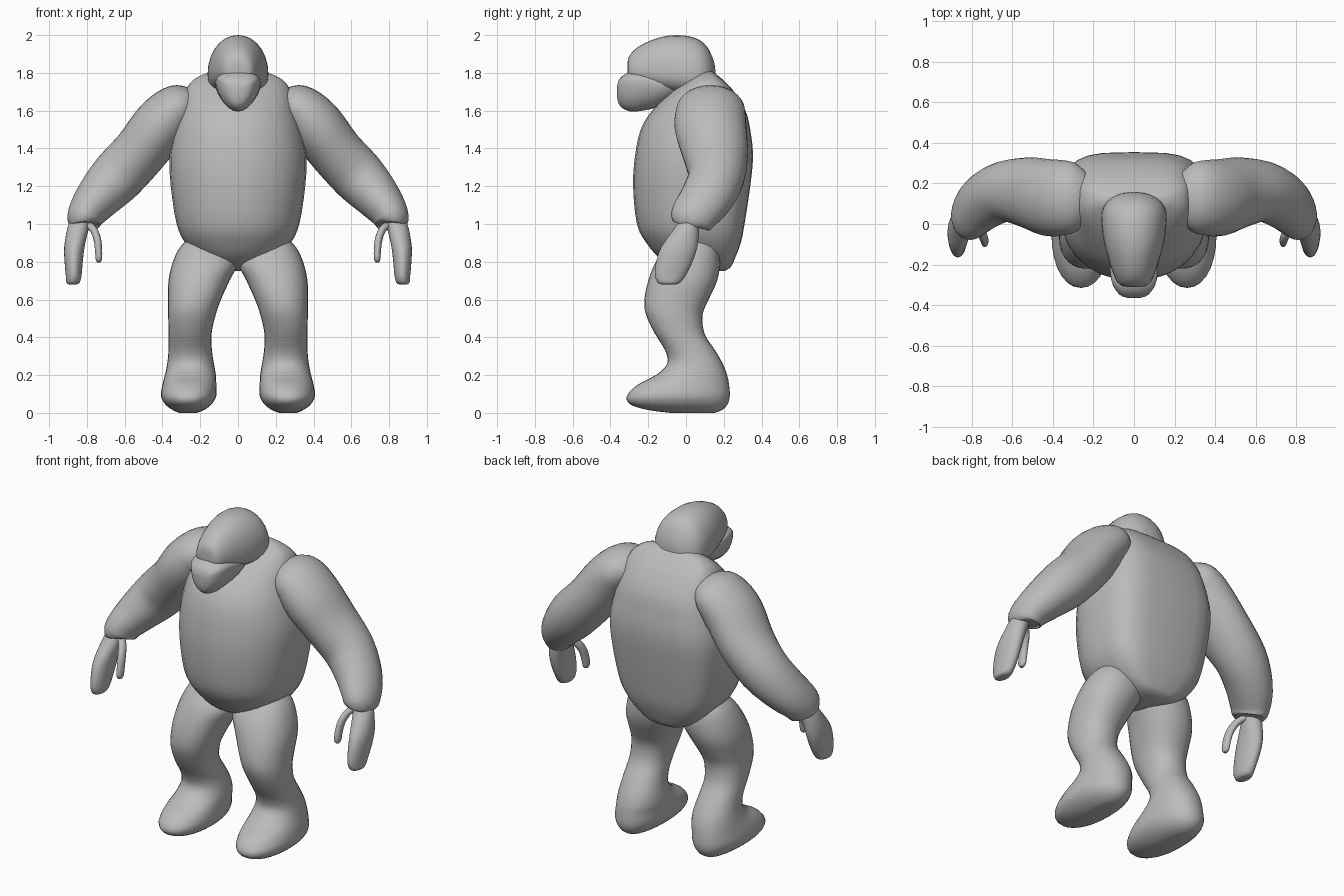
import bpy
import bmesh
import math
from mathutils import Vector

cube = bpy.data.objects.get("Cube")
if cube:
    bpy.data.objects.remove(cube, do_unlink=True)

# One plain clay colour
clay = bpy.data.materials.new("clay grey")
clay.use_nodes = True
clay.diffuse_color = (0.5, 0.5, 0.5, 1)
clay.node_tree.nodes["Principled BSDF"].inputs["Base Color"].default_value = clay.diffuse_color


def smooth_rows(rows, steps=3):
    """Spline through rows of numbers, so that few sections give a soft form."""
    result = []
    for i in range(len(rows) - 1):
        before, start = rows[max(i - 1, 0)], rows[i]
        end, after = rows[i + 1], rows[min(i + 2, len(rows) - 1)]
        for s in range(steps):
            t = s / steps
            result.append([
                b + t / 2 * (c - a + t * (2 * a - 5 * b + 4 * c - d + t * (3 * (b - c) + d - a)))
                for a, b, c, d in zip(before, start, end, after)])
    result.append(list(rows[-1]))
    return result


def section(centre, u, v_low, v_high, power_low=2, power_high=2, sides=28):
    """Rounded ring whose low and high halves may differ in depth and squareness."""
    ring = []
    for i in range(sides):
        angle = math.tau * i / sides
        c, s = math.cos(angle), math.sin(angle)
        power = power_high if s > 0 else power_low
        across = math.copysign(abs(c) ** (2 / power), c)
        along = abs(s) ** (2 / power)
        ring.append(centre + u * across + (v_high if s > 0 else v_low) * along)
    return ring


def skin(name, rings, side=1):
    """Join rings into one closed, smooth object; side -1 mirrors it."""
    bm = bmesh.new()
    loops = [[bm.verts.new((p.x * side, p.y, p.z)) for p in ring] for ring in rings]
    for a, b in zip(loops, loops[1:]):
        for i in range(len(a)):
            j = (i + 1) % len(a)
            bm.faces.new((a[i], a[j], b[j], b[i]))
    bm.faces.new(loops[0])
    bm.faces.new(loops[-1])
    bmesh.ops.recalc_face_normals(bm, faces=bm.faces)
    mesh = bpy.data.meshes.new(name)
    bm.to_mesh(mesh)
    bm.free()
    mesh.materials.append(clay)
    obj = bpy.data.objects.new(name, mesh)
    bpy.context.collection.objects.link(obj)
    bpy.ops.object.select_all(action='DESELECT')
    obj.select_set(True)
    bpy.context.view_layer.objects.active = obj
    bpy.ops.object.shade_smooth_by_angle(angle=math.radians(50))


def stack(name, rows, axis="z", split=0.5, low=2, high=2, side=1):
    """Sections stacked along an axis: level, x from, x to, depth from, depth to."""
    rings = []
    for level, x0, x1, d0, d1 in smooth_rows(rows):
        mid, x = d0 + (d1 - d0) * split, (x0 + x1) / 2
        if axis == "z":
            centre, depth = Vector((x, mid, level)), Vector((0, 1, 0))
        else:
            centre, depth = Vector((x, level, mid)), Vector((0, 0, 1))
        rings.append(section(centre, Vector(((x1 - x0) / 2, 0, 0)),
                             depth * (d0 - mid), depth * (d1 - mid), low, high))
    skin(name, rings, side)


def symmetric(rows):
    return [(level, -half, half, d0, d1) for level, half, d0, d1 in rows]


def tube(name, rows, side):
    """Sections square to a path: x, y, z, front-to-back radius, other radius."""
    rows = smooth_rows(rows)
    points = [Vector(r[:3]) for r in rows]
    rings = []
    for i, (p, row) in enumerate(zip(points, rows)):
        tangent = (points[min(i + 1, len(points) - 1)] - points[max(i - 1, 0)]).normalized()
        forward = Vector((0, 1, 0))
        forward = (forward - tangent * forward.dot(tangent)).normalized()
        v = tangent.cross(forward) * row[4]
        rings.append(section(p, forward * row[3], -v, v))
    skin(name, rings, side)


# Body: round belly, squarer back
stack("torso", symmetric([
    (.75, .06, .03, .20), (.77, .13, -.05, .235), (.82, .21, -.14, .26),
    (.9, .28, -.21, .29), (1, .325, -.26, .31), (1.2, .356, -.28, .34),
    (1.36, .362, -.27, .355), (1.5, .335, -.24, .34), (1.6, .305, -.18, .315),
    (1.7, .28, -.08, .255), (1.76, .24, 0, .2), (1.8, .16, .07, .15),
    (1.81, .06, .09, .13)]), split=.52, low=2.1, high=3.6)

# Head: long skull with a separate muzzle under the brow
stack("head", symmetric([
    (-.31, .03, 1.80, 1.85), (-.3, .07, 1.77, 1.89), (-.25, .1, 1.74, 1.94),
    (-.15, .133, 1.71, 1.985), (-.05, .155, 1.69, 2), (.05, .16, 1.68, 1.985),
    (.11, .135, 1.69, 1.94), (.145, .08, 1.73, 1.87), (.155, .03, 1.77, 1.82)]),
    axis="y", split=.35, low=2.4, high=2.1)
stack("muzzle", symmetric([
    (-.365, .03, 1.67, 1.73), (-.35, .07, 1.625, 1.77), (-.3, .105, 1.597, 1.805),
    (-.23, .118, 1.6, 1.805), (-.13, .12, 1.625, 1.78), (-.05, .1, 1.67, 1.76)]),
    axis="y", split=.78, low=1.9, high=2.2)

for label, side in (("left", 1), ("right", -1)):
    # Arm: full shoulder, bent elbow, open cuff at the wrist
    tube(label + "_arm", [
        (.23, .13, 1.63, .12, .08), (.29, .13, 1.62, .17, .12), (.35, .13, 1.59, .185, .135),
        (.42, .13, 1.51, .19, .148), (.52, .155, 1.38, .175, .143), (.64, .16, 1.25, .15, .143),
        (.74, .11, 1.14, .14, .122), (.8, .05, 1.06, .125, .1), (.815, .025, 1.01, .112, .088),
        (.816, .02, .995, .09, .07)], side)
    # Hand: flat mitten and slim thumb
    stack(label + "_hand", [
        (1.03, .78, .88, -.03, .07), (.98, .79, .903, -.06, .07), (.88, .812, .92, -.13, .06),
        (.8, .822, .918, -.158, .035), (.73, .828, .912, -.165, 0), (.69, .838, .908, -.15, -.03),
        (.68, .855, .895, -.125, -.055)], side=side)
    tube(label + "_thumb", [
        (.8, .01, 1.0, .02, .02), (.765, -.025, .97, .025, .02), (.745, -.06, .92, .027, .02),
        (.738, -.08, .86, .028, .019), (.737, -.088, .815, .026, .017),
        (.737, -.09, .798, .012, .01)], side)
    # Leg flowing into a broad shoe-like foot
    stack(label + "_leg", [
        (.94, .12, .24, -.04, .1), (.88, .05, .305, -.1, .16), (.8, 0, .345, -.16, .18),
        (.7, .045, .368, -.2, .165), (.6, .09, .37, -.22, .12), (.52, .118, .37, -.212, .088),
        (.42, .14, .367, -.165, .098), (.33, .138, .368, -.11, .155), (.26, .127, .375, -.1, .195),
        (.2, .117, .387, -.16, .218), (.15, .115, .4, -.255, .228), (.09, .115, .408, -.313, .232),
        (.045, .14, .385, -.295, .22), (.015, .18, .345, -.2, .19), (0, .22, .31, -.08, .15)],
        low=2.2, high=2.2, side=side)
